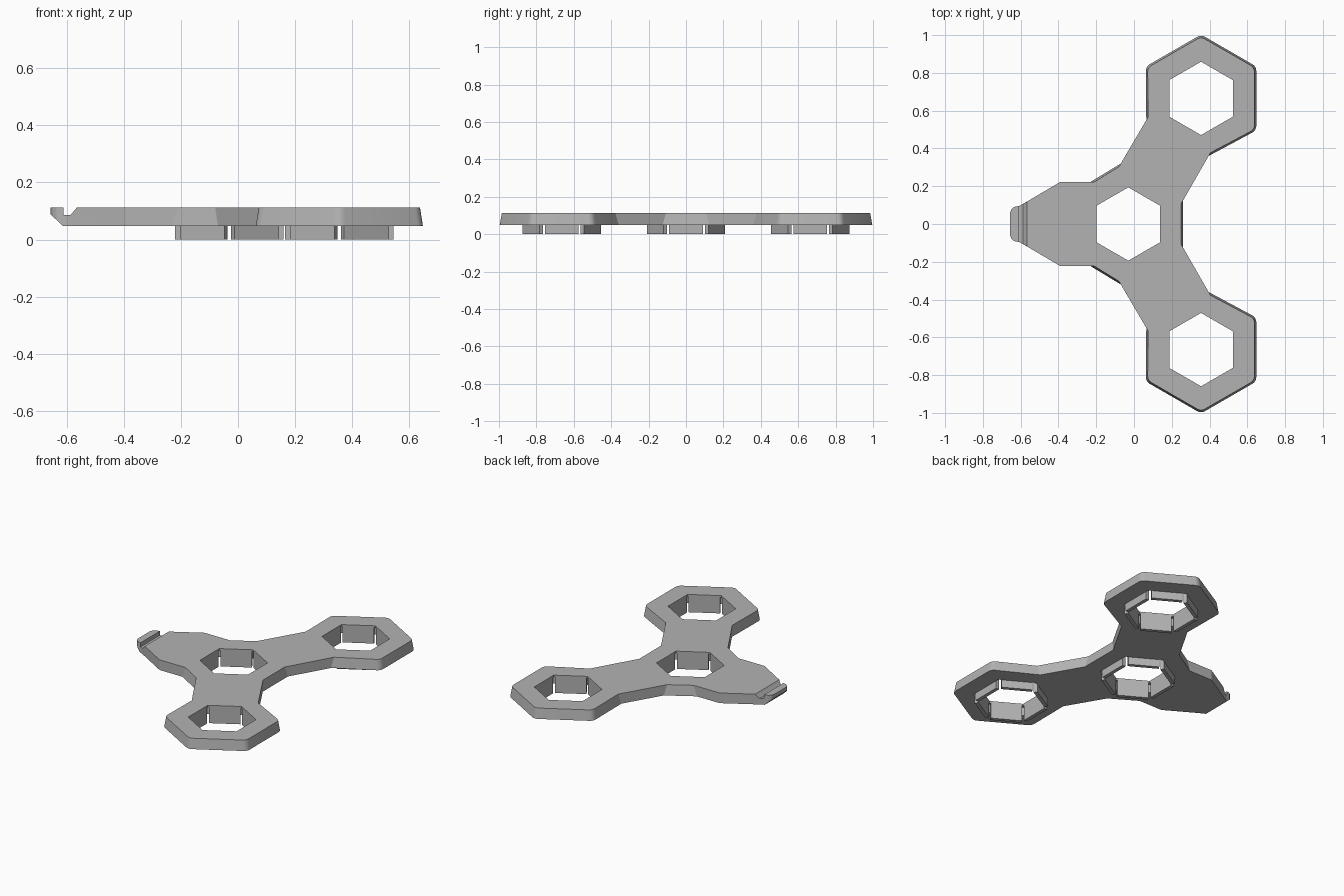
import bpy, bmesh, math
from math import radians, cos, sin
from mathutils import Vector

if "Cube" in bpy.data.objects:
    bpy.data.objects.remove(bpy.data.objects["Cube"], do_unlink=True)

grey = bpy.data.materials.new("plain grey")
grey.use_nodes = True
COLOUR = (0.45, 0.45, 0.45, 1)
grey.diffuse_color = COLOUR
grey.node_tree.nodes["Principled BSDF"].inputs["Base Color"].default_value = COLOUR

Z_BOTTOM, Z_TOP, Z_ROOF = 0.048, 0.112, 0.1
CENTRES = {"left": Vector((0.355, 0.665)), "middle": Vector((-0.03, 0)),
           "right": Vector((0.355, -0.665))}
HOLE, POCKET = 0.168, 0.19      # distances from hole centre to flat side


def loft(name, rings):
    """Closed solid through rings of 3D points with equal counts."""
    bm = bmesh.new()
    loops = [[bm.verts.new(p) for p in ring] for ring in rings]
    n = len(loops[0])
    bm.faces.new(loops[0])
    bm.faces.new(loops[-1])
    for lo, hi in zip(loops, loops[1:]):
        for i in range(n):
            j = (i + 1) % n
            bm.faces.new((lo[i], lo[j], hi[j], hi[i]))
    bmesh.ops.recalc_face_normals(bm, faces=bm.faces)
    mesh = bpy.data.meshes.new(name)
    bm.to_mesh(mesh)
    bm.free()
    mesh.materials.append(grey)
    obj = bpy.data.objects.new(name, mesh)
    bpy.context.collection.objects.link(obj)
    return obj


def prism(name, outline, z0, z1):
    return loft(name, [[(p[0], p[1], z) for p in outline] for z in (z0, z1)])


def cut(target, cutter):
    mod = target.modifiers.new("cut", 'BOOLEAN')
    mod.operation, mod.solver, mod.object = 'DIFFERENCE', 'EXACT', cutter
    bpy.ops.object.select_all(action='DESELECT')
    bpy.context.view_layer.objects.active = target
    target.select_set(True)
    bpy.ops.object.modifier_apply(modifier=mod.name)
    bpy.data.objects.remove(cutter, do_unlink=True)


def hexagon(centre, apothem):
    r = apothem / cos(radians(30))
    return [centre + r * Vector((cos(a), sin(a)))
            for a in (radians(30 + 60 * k) for k in range(6))]


def rounded_corner(centre, apothem, angle, r=0.04, steps=5):
    mid = centre + (apothem - r) / cos(radians(30)) * Vector(
        (cos(radians(angle)), sin(radians(angle))))
    arc = [radians(angle - 30 + 60 * k / steps) for k in range(steps + 1)]
    return [mid + r * Vector((cos(a), sin(a))) for a in arc]


def plate_outline(inset):
    """Hexagon rims lean inward; bridges and clip stay upright."""
    slide = 2 * inset * Vector((0.5, 0.866))
    half = [Vector((0.26, 0.125)) - slide, Vector((0.395, 0.36)) + slide]
    for angle in (-30, 30, 90, 150):
        half += rounded_corner(CENTRES["left"], 0.2925 - inset, angle)
    half += [Vector((0.065, 0.55)) + slide, Vector((-0.07, 0.32)) - slide,
             Vector((-0.23, 0.223)) + Vector((2 * inset, 0))]
    half += [Vector(p) for p in ((-0.39, 0.223), (-0.57, 0.117), (-0.605, 0.097),
                                 (-0.635, 0.09), (-0.65, 0.077), (-0.656, 0.06))]
    return half + [Vector((p.x, -p.y)) for p in reversed(half)]


# Plate with leaning rims
plate = loft("plate", [[(p.x, p.y, z) for p in plate_outline(inset)]
                       for z, inset in ((Z_BOTTOM, 0), (Z_TOP, 0.01))])

# Hexagonal holes with a wider pocket below the thin top lip
for centre in CENTRES.values():
    cut(plate, prism("hole_cutter", hexagon(centre, HOLE), 0, 0.2))
    cut(plate, prism("pocket_cutter", hexagon(centre, POCKET), 0, Z_ROOF))

# Clip hook: groove behind the lip and chamfer under the tip
groove = [(-0.565, 0.113), (-0.57, 0.105), (-0.587, 0.086), (-0.611, 0.086),
          (-0.611, 0.113), (-0.611, 0.15), (-0.565, 0.15)]
chamfer = [(-0.612, 0.046), (-0.66, 0.092), (-0.7, 0.092), (-0.7, 0.02), (-0.612, 0.02)]
for profile in (groove, chamfer):
    cut(plate, loft("clip_cutter", [[(x, y, z) for x, z in profile] for y in (-0.3, 0.3)]))

# Six snap tabs around each hole
for side, centre in CENTRES.items():
    for k in range(6):
        out = Vector((cos(radians(60 * k)), sin(radians(60 * k))))
        along = Vector((-out.y, out.x))
        corners = [centre + out * d + along * w for d, w in
                   ((HOLE, -0.09), (POCKET, -0.09), (POCKET, 0.09), (HOLE, 0.09))]
        prism(f"{side}_tab_{k + 1}", corners, 0, Z_ROOF)

# Smooth the rounded corners only
bpy.ops.object.select_all(action='DESELECT')
bpy.context.view_layer.objects.active = plate
plate.select_set(True)
bpy.ops.object.shade_smooth_by_angle(angle=radians(25))
